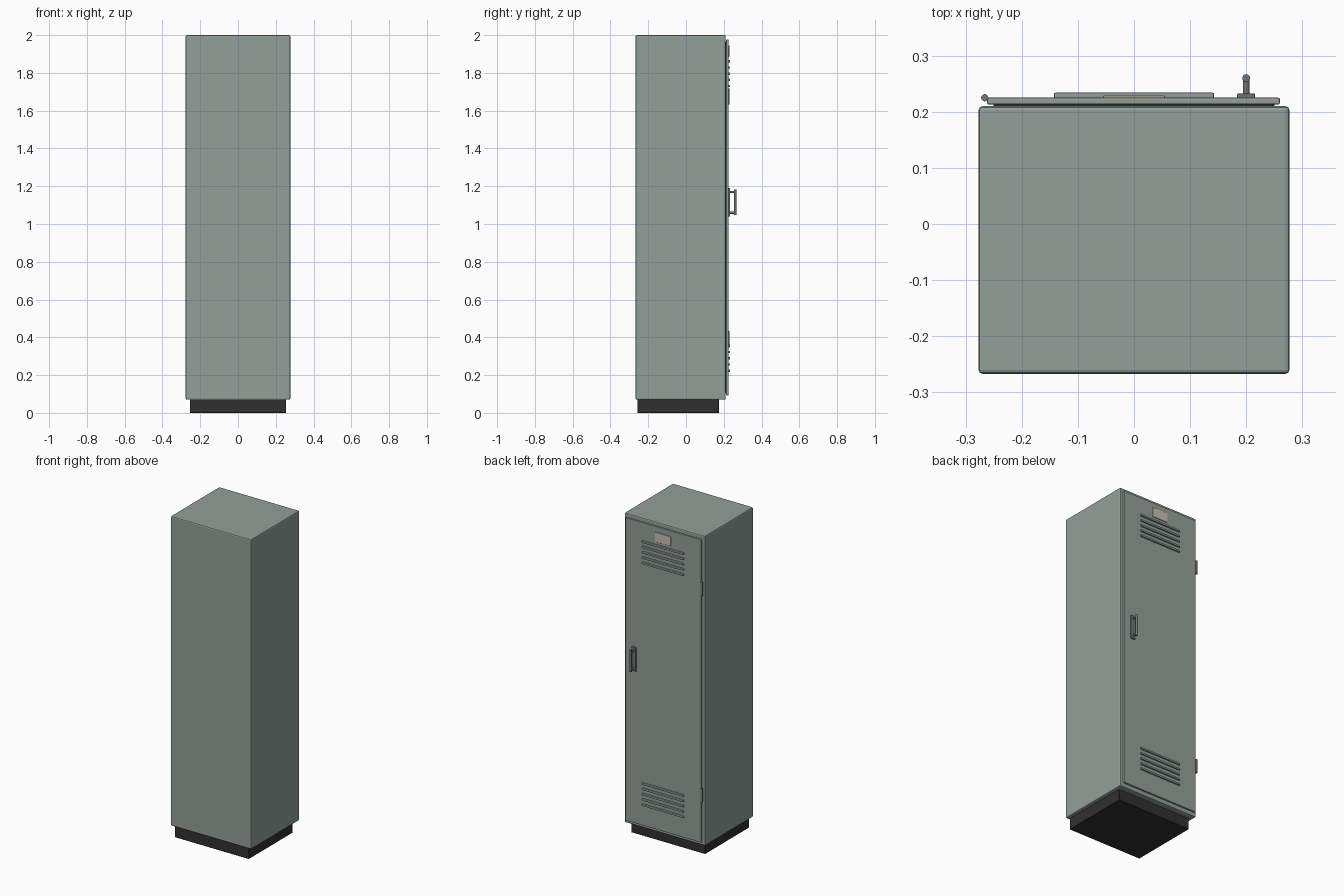
import bpy, math

if "Cube" in bpy.data.objects:
    bpy.data.objects.remove(bpy.data.objects["Cube"])


def material(name, rgb):
    m = bpy.data.materials.new(name)
    m.diffuse_color = (*rgb, 1)
    m.use_nodes = True
    m.node_tree.nodes["Principled BSDF"].inputs["Base Color"].default_value = m.diffuse_color
    return m


GREEN = material("grey_green_paint", (0.29, 0.35, 0.32))
BLACK = material("black_base", (0.03, 0.03, 0.03))
STEEL = material("dark_steel", (0.17, 0.18, 0.18))
CARD = material("beige_card", (0.58, 0.52, 0.44))


def finish(ob, name, mat, bevel, segments):
    ob.name = name
    ob.data.materials.append(mat)
    if bevel:
        b = ob.modifiers.new("Bevel", "BEVEL")
        b.width = bevel
        b.segments = segments
        b.limit_method = 'ANGLE'
    return ob


def box(name, x, y, z, mat, bevel=0.0, segments=2):
    """Box from (min, max) ranges on each axis."""
    bpy.ops.mesh.primitive_cube_add(size=1)
    ob = bpy.context.object
    for v in ob.data.vertices:
        v.co = [r[0] if c < 0 else r[1] for c, r in zip(v.co, (x, y, z))]
    return finish(ob, name, mat, bevel, segments)


def rod(name, centre, radius, length, mat, sides=12, along_y=False):
    bpy.ops.mesh.primitive_cylinder_add(
        vertices=sides, radius=radius, depth=length, location=centre,
        rotation=(math.pi / 2 if along_y else 0, 0, 0))
    bpy.ops.object.shade_smooth_by_angle(angle=math.radians(40))
    return finish(bpy.context.object, name, mat, 0, 1)


# Cabinet and recessed base
box("cabinet_body", (-0.277, 0.277), (-0.267, 0.21), (0.07, 2.0), GREEN, 0.007)
box("base_plinth", (-0.255, 0.255), (-0.257, 0.175), (0, 0.075), BLACK, 0.002, 1)

# Door with a thin seal behind it
box("door_seal", (-0.25, 0.25), (0.205, 0.215), (0.105, 1.965), BLACK)
box("door_panel", (-0.262, 0.26), (0.213, 0.225), (0.092, 1.978), GREEN, 0.003)

# Louvres: five at the top and five at the bottom
for group, start in (("lower", 0.223), ("upper", 1.73)):
    for i in range(5):
        z = start + i * 0.033
        box(f"{group}_louvre_{i + 1}", (-0.143, 0.143), (0.222, 0.234),
            (z - 0.006, z + 0.006), GREEN, 0.003)

# Blank label plate
box("label_plate", (-0.055, 0.055), (0.222, 0.229), (1.885, 1.945), CARD, 0.001, 1)

# Hinges
for side, z in (("lower", 0.39), ("upper", 1.675)):
    rod(f"{side}_hinge", (-0.266, 0.225, z), 0.0065, 0.085, STEEL)

# Handle: plate, two posts and a grip
box("handle_plate", (0.184, 0.216), (0.222, 0.233), (1.04, 1.19), STEEL, 0.003)
for side, z in (("lower", 1.06), ("upper", 1.17)):
    rod(f"{side}_handle_post", (0.2, 0.244, z), 0.006, 0.034, STEEL, along_y=True)
rod("handle_grip", (0.2, 0.260, 1.115), 0.007, 0.135, STEEL)
